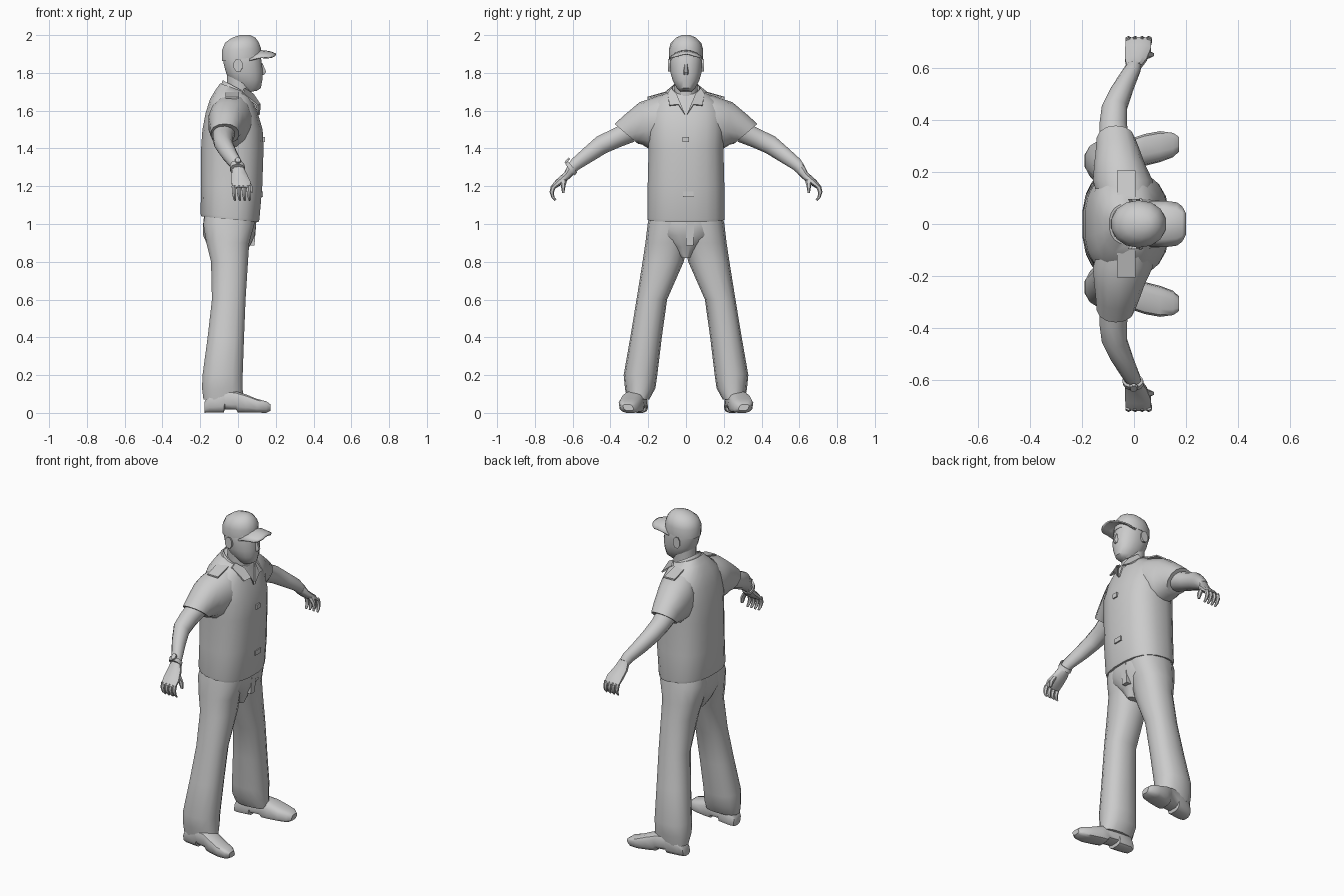
import bpy, bmesh, math
from mathutils import Vector as V

grey = bpy.data.materials.new("plain grey")
grey.diffuse_color = (0.6, 0.6, 0.6, 1)


def finish(name, bm, angle=40):
    bmesh.ops.recalc_face_normals(bm, faces=bm.faces[:])
    me = bpy.data.meshes.new(name)
    bm.to_mesh(me)
    bm.free()
    me.materials.append(grey)
    ob = bpy.data.objects.new(name, me)
    bpy.context.collection.objects.link(ob)
    bpy.ops.object.select_all(action='DESELECT')
    ob.select_set(True)
    bpy.context.view_layer.objects.active = ob
    bpy.ops.object.shade_smooth_by_angle(angle=math.radians(angle))
    return ob


def loft(name, rings, n=16, p=2.0, caps=True, angle=40):
    """Skin rounded sections, each given as (centre, half axis, half axis)."""
    bm = bmesh.new()
    rows = []
    for c, a, b in rings:
        row = []
        for i in range(n):
            t = 2 * math.pi * (i + 0.5) / n
            cs, sn = math.cos(t), math.sin(t)
            u = math.copysign(abs(cs) ** (2 / p), cs)
            w = math.copysign(abs(sn) ** (2 / p), sn)
            row.append(bm.verts.new(V(c) + V(a) * u + V(b) * w))
        rows.append(row)
    for r, q in zip(rows, rows[1:]):
        for i in range(n):
            j = (i + 1) % n
            bm.faces.new((r[i], r[j], q[j], q[i]))
    if caps:
        bm.faces.new(rows[0])
        bm.faces.new(rows[-1])
    return finish(name, bm, angle)


def span(y0, z0, y1, z1, x0, x1, dz=0, s=1):
    """Section between two (y, z) points, reaching from x0 to x1."""
    return (((x0 + x1) / 2, s * (y0 + y1) / 2, (z0 + z1) / 2),
            ((x1 - x0) / 2, 0, dz), (0, s * (y1 - y0) / 2, (z1 - z0) / 2))


def level(z, x0, x1, r, dz=0):
    return span(-r, z, r, z, x0, x1, dz)


def plate(name, pts, thick):
    """Polygon extruded along the vector thick."""
    bm = bmesh.new()
    f = bm.faces.new([bm.verts.new(q) for q in pts])
    new = bmesh.ops.extrude_face_region(bm, geom=[f])["geom"]
    bmesh.ops.translate(bm, vec=thick, verts=[g for g in new if isinstance(g, bmesh.types.BMVert)])
    return finish(name, bm, 20)


# Shirt body, hem lower at the front
loft("shirt", [level(1.025, -.195, .11, .205, -.015), level(1.04, -.2, .115, .207, -.015),
               level(1.2, -.197, .13, .205), level(1.4, -.197, .137, .2),
               level(1.5, -.19, .132, .205), level(1.59, -.172, .105, .2),
               level(1.65, -.15, .085, .17, -.01), level(1.69, -.12, .075, .12, -.02),
               level(1.715, -.095, .07, .08, -.03)], 20, 2.5)

# Neck, head, nose
loft("neck", [level(1.6, -.05, .07, .06), level(1.7, -.06, .075, .062), level(1.8, -.06, .08, .066)], 12)
loft("head", [level(1.7, .03, .1, .03, .005), level(1.72, .0, .122, .05), level(1.76, -.045, .13, .072),
              level(1.8, -.065, .133, .083), level(1.85, -.078, .128, .087),
              level(1.9, -.08, .12, .087), level(1.94, -.07, .1, .07)], 16, 2.2)
loft("nose", [level(1.79, .11, .14, .014), level(1.805, .11, .152, .014), level(1.85, .11, .132, .008)], 6)

# Cap crown and bill
loft("cap_crown", [level(1.875, -.087, .125, .09, .012), level(1.925, -.088, .124, .091, .006),
                   level(1.96, -.07, .113, .08), level(1.985, -.035, .095, .055),
                   level(2.0, .01, .065, .022)], 14, 2.1)
bm = bmesh.new()
rows = []
for x, w, z in [(.06, .088, 1.89), (.12, .089, 1.905), (.165, .083, 1.9), (.185, .068, 1.893), (.2, .04, 1.887)]:
    rows.append([bm.verts.new((x, w * k / 3, z + .016 - .036 * (w * k / 3 / .088) ** 2)) for k in range(-3, 4)])
for r, q in zip(rows, rows[1:]):
    for i in range(6):
        bm.faces.new((r[i], r[i + 1], q[i + 1], q[i]))
bill = finish("cap_bill", bm)
bill.modifiers.new("thickness", 'SOLIDIFY').thickness = .008

# Trousers: seat and fly
loft("trouser_seat", [level(1.06, -.18, .09, .19), level(1.0, -.187, .098, .2), level(.94, -.187, .092, .16),
                      level(.88, -.16, .062, .085), level(.82, -.12, .04, .025)], 16, 2.3)
plate("fly", [(.06, 0, 1.01), (.06, .042, 1.01), (.05, .04, .885), (.05, 0, .885)], (.037, 0, 0))

# Chest tag and lower tag
for name, x, y0, y1, z in [("chest_tag", .133, -.018, .016, 1.447), ("lower_tag", .123, -.016, .04, 1.157)]:
    plate(name, [(x, y0, z - .014), (x, y1, z - .014), (x, y1, z + .014), (x, y0, z + .014)], (.009, 0, 0))

# Collar stand around the neck
loft("collar_stand", [level(1.675, -.098, .085, .098, -.045), level(1.722, -.082, .068, .073, -.04)], 16, caps=False)

for s, side in ((1, "left"), (-1, "right")):
    # Collar flap with a pointed tip
    plate(side + "_collar_flap", [(.03, s * .078, 1.715), (.075, s * .05, 1.685), (.108, s * .004, 1.575),
                                  (.112, s * .04, 1.63), (.1, s * .088, 1.625), (.02, s * .097, 1.69)],
          (.008, 0, .004))
    # Ear
    loft(side + "_ear", [((.005, s * .078, 1.838), (.02, 0, 0), (0, 0, .032)),
                         ((.0, s * .095, 1.84), (.025, 0, 0), (0, 0, .036))], 8)
    # Shoulder strap
    plate(side + "_shoulder_strap", [(-.065, s * .1, 1.694), (.005, s * .1, 1.69),
                                     (.005, s * .205, 1.662), (-.065, s * .205, 1.664)], (0, 0, .009))
    # Sleeve and cuff
    loft(side + "_sleeve", [span(*r, s=s) for r in [
        (.05, 1.7, .05, 1.5, -.115, .05), (.1, 1.692, .1, 1.44, -.14, .075),
        (.17, 1.67, .16, 1.4, -.16, .075), (.245, 1.645, .2, 1.4, -.155, .045),
        (.325, 1.578, .232, 1.42, -.148, .022), (.378, 1.53, .255, 1.425, -.145, .005),
        (.35, 1.51, .275, 1.445, -.12, -.02)]], 14, 2.2)
    # Bare arm
    loft(side + "_arm", [span(*r, s=s) for r in [
        (.35, 1.525, .27, 1.435, -.135, -.015), (.4, 1.5, .35, 1.405, -.135, -.025),
        (.475, 1.463, .42, 1.375, -.125, -.025), (.54, 1.405, .495, 1.33, -.09, -.002),
        (.605, 1.345, .57, 1.285, -.045, .025), (.625, 1.315, .595, 1.262, -.03, .03)]], 12)
    # Palm
    loft(side + "_palm", [span(*r, s=s) for r in [
        (.62, 1.32, .59, 1.265, -.03, .03), (.645, 1.272, .615, 1.242, -.036, .05),
        (.69, 1.232, .655, 1.21, -.036, .068), (.718, 1.195, .692, 1.188, -.033, .066)]], 10, 2.4)
    # Fingers curling down, then the thumb
    for i in range(4):
        x = -.022 + .026 * i
        loft(f"{side}_finger_{i + 1}", [span(*r, s=s) for r in [
            (.715, 1.205, .69, 1.192, x - .013, x + .013), (.722, 1.17, .7, 1.165, x - .011, x + .013),
            (.712, 1.14, .696, 1.143, x - .006, x + .014), (.694, 1.122, .686, 1.13, x, x + .012)]], 6)
    loft(side + "_thumb", [span(*r, s=s) for r in [
        (.67, 1.24, .63, 1.23, .03, .06), (.662, 1.2, .638, 1.2, .048, .078),
        (.656, 1.165, .644, 1.165, .06, .078)]], 6)
    # Trouser leg, flaring to the hem
    loft(side + "_trouser_leg", [span(y0, z, y1, z, x0, x1, s=s) for z, y0, y1, x0, x1 in [
        (1.06, -.03, .19, -.175, .085), (1.0, -.03, .203, -.187, .09), (.9, -.01, .215, -.17, .062),
        (.8, .012, .23, -.145, .055), (.6, .1, .262, -.14, .042), (.4, .128, .295, -.163, .034),
        (.2, .152, .33, -.19, .027), (.13, .162, .323, -.193, .027), (.07, .195, .312, -.185, .03)]], 14, 2.3)
    # Shoe with a raised arch and heel
    loft(side + "_shoe", [((x, s * y, (z0 + z1) / 2), (0, r, 0), (0, s * .006, (z1 - z0) / 2)) for x, y, r, z0, z1 in [
        (-.177, .25, .035, 0, .06), (-.15, .252, .05, 0, .1), (-.075, .262, .053, 0, .12),
        (-.07, .263, .053, .018, .12), (-.01, .272, .053, .016, .115), (0, .275, .055, 0, .112),
        (.04, .284, .06, 0, .1), (.1, .297, .058, 0, .075), (.15, .303, .045, 0, .062),
        (.173, .306, .026, .012, .045)]], 12, 3.2)

# Watch on one wrist only
loft("watch_strap", [span(.628, 1.338, .576, 1.272, -.045, .036, s=-1),
                     span(.64, 1.318, .588, 1.255, -.042, .038, s=-1)], 12)
loft("watch_face", [span(.612, 1.345, .637, 1.318, -.018, .016, s=-1),
                    span(.62, 1.353, .645, 1.326, -.015, .013, s=-1)], 8)
